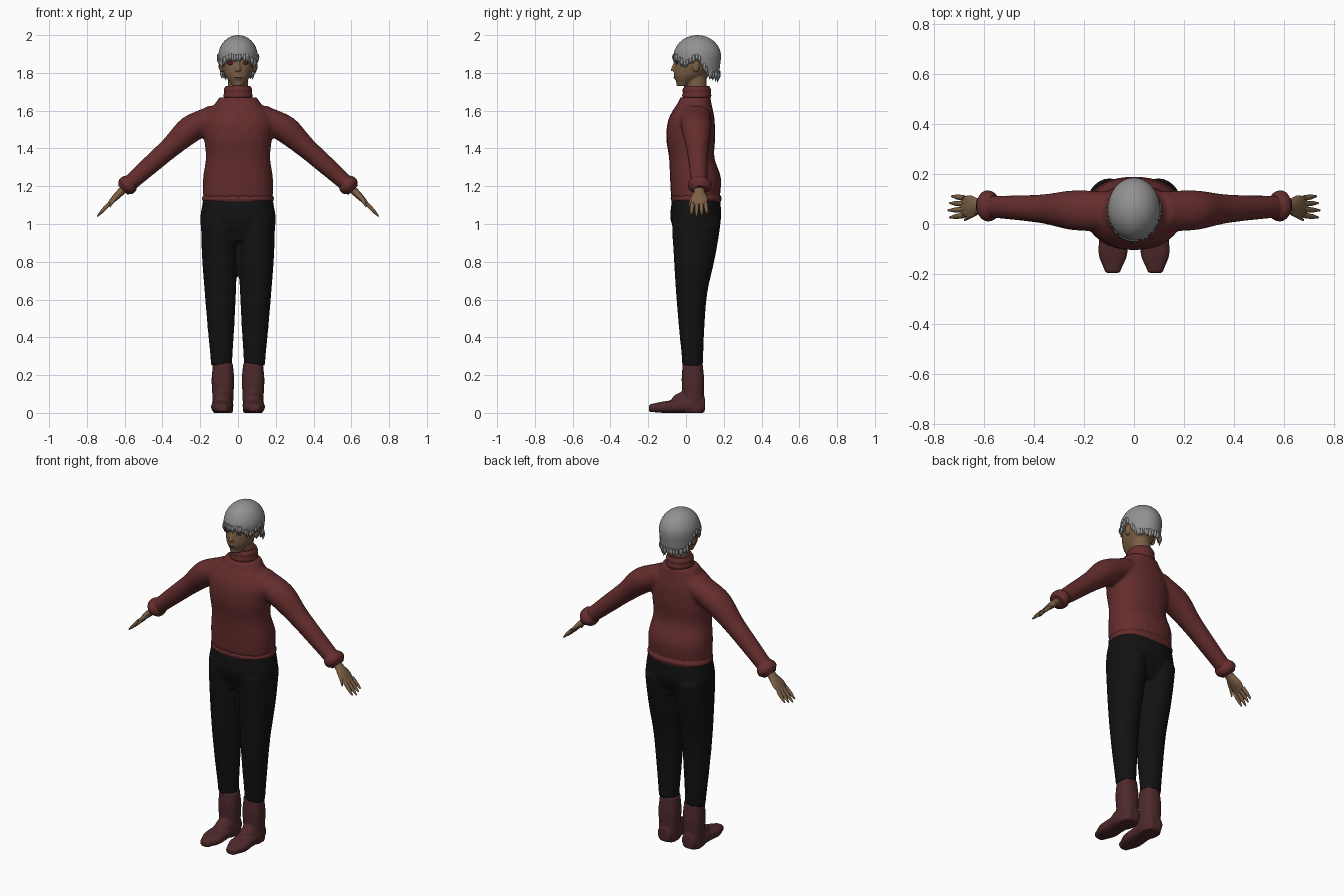
import bpy
import bmesh
import math
import random
from mathutils import Vector, Matrix

random.seed(4)
if "Cube" in bpy.data.objects:
    bpy.data.objects.remove(bpy.data.objects["Cube"])

SIDEWAYS, DEPTH, UPWARD = Vector((1, 0, 0)), Vector((0, 1, 0)), Vector((0, 0, 1))
ARM_NORMAL = Vector((.7, 0, .7))


def material(name, red, green, blue):
    mat = bpy.data.materials.new(name)
    mat.use_nodes = True
    mat.diffuse_color = (red, green, blue, 1)
    shader = mat.node_tree.nodes["Principled BSDF"]
    shader.inputs["Base Color"].default_value = mat.diffuse_color
    return mat


wool = material("dark red wool", .13, .026, .026)
cloth = material("black cloth", .006, .006, .006)
leather = material("maroon leather", .075, .022, .024)
skin = material("tan skin", .2, .115, .06)
grey = material("grey hair", .29, .28, .28)
iris = material("red eye", .09, .01, .01)
shade = material("brown shade", .07, .035, .02)


def sample(values, t):
    """Smooth curve through evenly spaced values, for t from start to end."""
    last = len(values) - 1
    index = min(int(t * last), max(last - 1, 0))
    f = t * last - index
    before, a, b, after = (values[min(max(index + k, 0), last)] for k in (-1, 0, 1, 2))
    slope_a, slope_b = (b - before) / 2, (after - a) / 2
    bend = 3 * (b - a) - 2 * slope_a - slope_b
    return a + f * (slope_a + f * (bend + f * (slope_a + slope_b - 2 * (b - a))))


def tube(bm, start, end, wide, deep=None, across=SIDEWAYS, outward=DEPTH,
         shift=(0,), steps=16, sides=24, square=1):
    """Closed tube whose half width, half depth and outward shift vary along it."""
    start, end = Vector(start), Vector(end)
    loops = []
    for step in range(steps + 1):
        t = step / steps
        centre = start.lerp(end, t) + outward * sample(shift, t)
        width, depth = sample(wide, t), sample(deep or wide, t)
        loop = []
        for side in range(sides):
            angle = math.tau * side / sides
            c, s = math.cos(angle), math.sin(angle)
            c = math.copysign(abs(c) ** square, c)
            s = math.copysign(abs(s) ** square, s)
            loop.append(bm.verts.new(centre + across * width * c + outward * depth * s))
        loops.append(loop)
    for lower, upper in zip(loops, loops[1:]):
        for i in range(sides):
            j = (i + 1) % sides
            bm.faces.new((lower[i], lower[j], upper[j], upper[i]))
    bm.faces.new(loops[0])
    bm.faces.new(loops[-1])


def ball(bm, place, size):
    matrix = Matrix.Translation(place) @ Matrix.Diagonal((*size, 1))
    bmesh.ops.create_uvsphere(bm, u_segments=16, v_segments=10, radius=1, matrix=matrix)


def mirror(bm):
    copy = bmesh.ops.duplicate(bm, geom=bm.verts[:] + bm.edges[:] + bm.faces[:])
    for item in copy["geom"]:
        if isinstance(item, bmesh.types.BMVert):
            item.co.x = -item.co.x


def finish(name, bm, mat, voxel=None):
    bmesh.ops.recalc_face_normals(bm, faces=bm.faces[:])
    mesh = bpy.data.meshes.new(name)
    bm.to_mesh(mesh)
    bm.free()
    mesh.materials.append(mat)
    part = bpy.data.objects.new(name, mesh)
    bpy.context.collection.objects.link(part)
    bpy.ops.object.select_all(action="DESELECT")
    part.select_set(True)
    bpy.context.view_layer.objects.active = part
    if voxel:
        blend = part.modifiers.new("blend", "REMESH")
        blend.mode, blend.voxel_size, blend.use_smooth_shade = "VOXEL", voxel, True
        soften = part.modifiers.new("soften", "SMOOTH")
        soften.iterations = 4
    bpy.ops.object.shade_smooth_by_angle(angle=math.radians(60))
    return part


# Sweater: sleeves and body blended into one skin
bm = bmesh.new()
tube(bm, (.1, .05, 1.58), (.58, .07, 1.21), (.08, .08, .06, .05, .045), (.07, .075, .057, .05, .043),
     across=DEPTH, outward=ARM_NORMAL, shift=(0, .03, .02, .01, 0))
mirror(bm)
tube(bm, (0, .05, 1.14), (0, .05, 1.67), (.185, .185, .17, .18, .18, .1), (.13, .135, .12, .13, .12, .08),
     shift=(0, 0, -.02, -.025, -.02, 0), square=.9)
finish("sweater", bm, wool, voxel=.01)

# Hem band and rolled collar
bm = bmesh.new()
tube(bm, (0, .054, 1.11), (0, .054, 1.16), (.182, .19, .18), (.127, .135, .125), sides=40, square=.9)
finish("sweater_hem", bm, wool)
bm = bmesh.new()
tube(bm, (0, .057, 1.66), (0, .057, 1.73), (.07, .077, .074, .075, .066))
finish("collar", bm, wool)

# Sleeve cuffs
bm = bmesh.new()
tube(bm, (.56, .07, 1.23), (.61, .075, 1.18), (.045, .06, .06, .04), (.04, .052, .052, .035),
     across=DEPTH, outward=ARM_NORMAL)
mirror(bm)
finish("cuffs", bm, wool)

# Hands: palm, four fingers and thumb
bm = bmesh.new()
tube(bm, (.59, .07, 1.2), (.69, .07, 1.1), (.027, .03, .045, .037), (.02, .02, .016, .008),
     across=DEPTH, outward=ARM_NORMAL)
for finger in range(4):
    root = Vector((.68, .035 + .023 * finger, 1.11))
    reach = Vector((.065, (finger - 1.5) * .006, -.07)) * (1 - .1 * abs(finger - 1))
    tube(bm, root, root + reach, (.011, .011, .009, .004), across=DEPTH, outward=ARM_NORMAL, sides=10)
tube(bm, (.63, .05, 1.16), (.68, .015, 1.09), (.014, .013, .01, .004),
     across=DEPTH, outward=ARM_NORMAL, shift=(0, .005, 0), sides=10)
mirror(bm)
finish("hands", bm, skin)

# Trousers: two legs joined at the hips
bm = bmesh.new()
tube(bm, (.1, .055, 1.02), (.087, .035, .25), (.097, .094, .083, .07, .056), (.13, .11, .083, .067, .055),
     shift=(0, -.005, -.015, -.01, 0))
mirror(bm)
tube(bm, (0, .053, 1.135), (0, .05, .91), (.185, .2, .185), (.128, .133, .09), sides=32, square=.85)
finish("trousers", bm, cloth, voxel=.01)

# Boots: shaft, foot and instep
bm = bmesh.new()
tube(bm, (.08, .04, 0), (.08, .035, .265), (.055, .056, .06, .053), square=.85)
tube(bm, (.08, .1, .045), (.086, -.197, .025), (.04, .057, .056, .058, .03), (.04, .04, .035, .03, .02),
     outward=UPWARD, square=.75)
ball(bm, (.08, -.01, .06), (.05, .07, .05))
mirror(bm)
finish("boots", bm, leather, voxel=.008)

# Head: ears, skull and jaw, neck, nose, lips and chin
bm = bmesh.new()
ball(bm, (.088, .052, 1.835), (.012, .02, .034))
mirror(bm)
tube(bm, (0, -.02, 1.73), (0, .06, 1.95), (.03, .068, .085, .088, .07), (.027, .083, .105, .105, .08),
     shift=(0, .02, .025, .015, 0))
tube(bm, (0, .057, 1.69), (0, .055, 1.83), (.052, .055))
tube(bm, (0, -.064, 1.81), (0, -.05, 1.87), (.016, .008), (.019, .01), sides=12)
ball(bm, (0, -.05, 1.775), (.024, .015, .012))
ball(bm, (0, -.04, 1.742), (.02, .013, .013))
finish("head", bm, skin, voxel=.005)

# Eyes and mouth as thin shapes on the face
for name, place, size, mat in (
        ("right_eye", (-.038, -.049, 1.852), (.02, .005, .01), iris),
        ("left_eye", (.038, -.049, 1.852), (.018, .005, .007), shade),
        ("mouth", (0, -.062, 1.776), (.018, .004, .003), shade)):
    bm = bmesh.new()
    ball(bm, place, size)
    finish(name, bm, mat)


# Hair: a cap whose lower rim follows the fringe, ears and nape
def rim(turn):
    """Rim height at a turn from the face, where a whole circle is one."""
    from_front = 2 * min(turn % 1, 1 - turn % 1)
    return sample((1.87, 1.87, 1.84, 1.87, 1.79, 1.78, 1.78), from_front)


def hair_point(turn, height):
    angle, above = math.tau * turn, height - 1.885
    if above > 0:
        reach = math.sqrt(max(0, 1 - (above / .115) ** 2))
    else:
        reach = 1 + above
    return Vector((.105 * reach * math.sin(angle), .06 - .126 * reach * math.cos(angle), height))


bm = bmesh.new()
columns, rows = 72, 14
crown = bm.verts.new((0, .06, 2))
strands = []
for column in range(columns):
    turn = column / columns
    length = 2 - rim(turn) + random.uniform(-.004, .01)
    strands.append([bm.verts.new(hair_point(turn, 2 - length * (row / rows) ** 1.7))
                    for row in range(1, rows + 1)])
for column, strand in enumerate(strands):
    following = strands[(column + 1) % columns]
    bm.faces.new((crown, strand[0], following[0]))
    for row in range(rows - 1):
        bm.faces.new((strand[row], strand[row + 1], following[row + 1], following[row]))
cap = finish("hair_cap", bm, grey)
thickness = cap.modifiers.new("thickness", "SOLIDIFY")
thickness.thickness, thickness.offset = .012, -1

# Loose pointed locks hanging off the rim
bm = bmesh.new()
locks = 44
for lock in range(locks):
    turn = (lock + random.uniform(-.4, .4)) / locks
    height = rim(turn)
    drop = random.uniform(.01, .03) if abs(turn - .5) < .2 else random.uniform(.005, .018)
    tip = hair_point(turn, height) - UPWARD * drop
    tube(bm, hair_point(turn, height + .03), tip, (.005, .009, .001), steps=6, sides=8)
finish("hair_locks", bm, grey)
